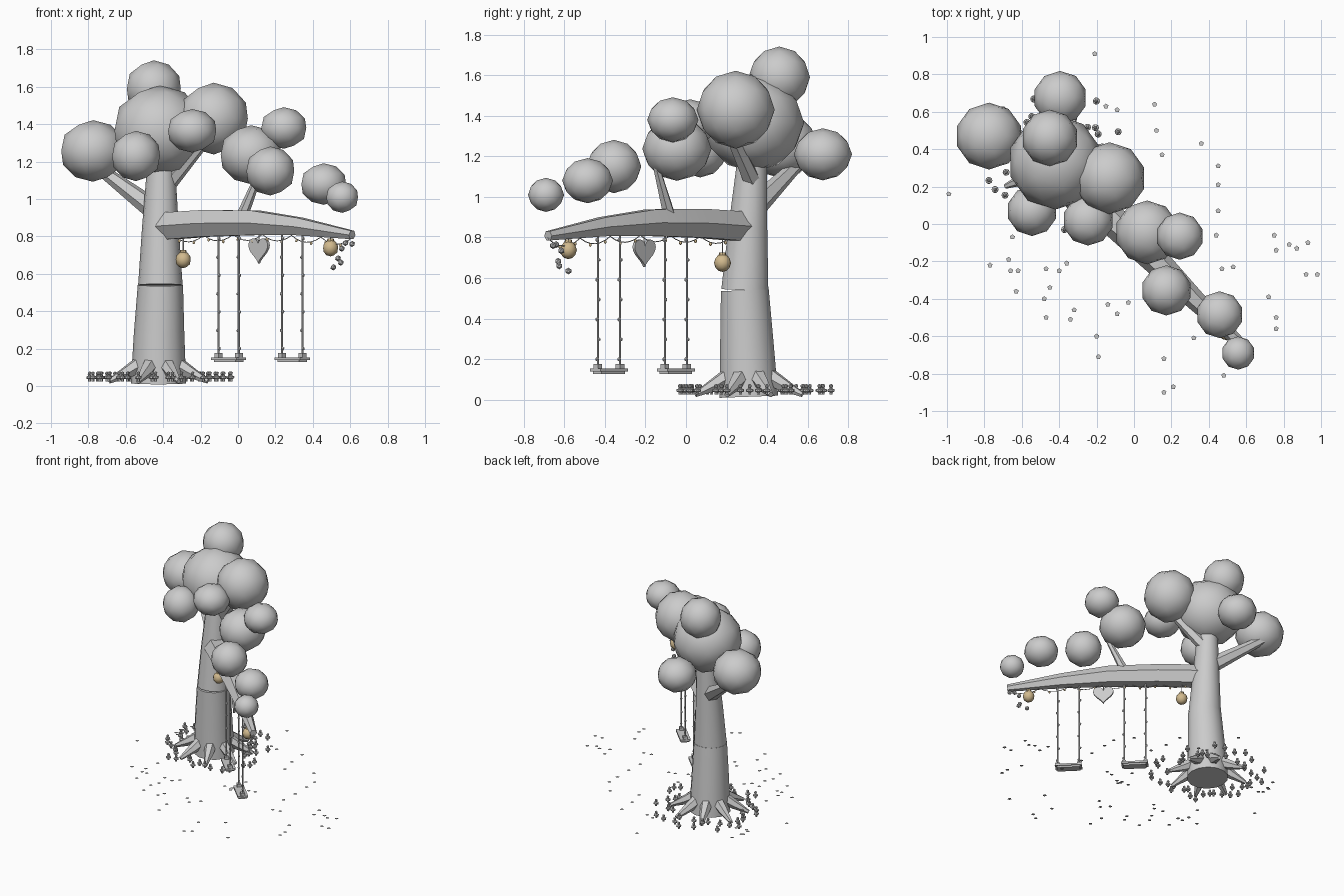
import bpy, bmesh, math, random
from mathutils import Vector, Matrix

random.seed(4)
cube = bpy.data.objects.get("Cube")
if cube:
    bpy.data.objects.remove(cube, do_unlink=True)


def material(name, rgb):
    m = bpy.data.materials.new(name)
    m.use_nodes = True
    m.diffuse_color = (*rgb, 1)
    m.node_tree.nodes["Principled BSDF"].inputs["Base Color"].default_value = (*rgb, 1)
    return m


GREY = material("pale grey", (0.6, 0.6, 0.6))
TAN = material("warm tan", (0.64, 0.49, 0.27))


def finish(bm, name, mat=GREY, angle=40):
    """Turn a bmesh into a named object, smooth up to the angle."""
    mesh = bpy.data.meshes.new(name)
    bm.to_mesh(mesh)
    bm.free()
    mesh.materials.append(mat)
    ob = bpy.data.objects.new(name, mesh)
    bpy.context.collection.objects.link(ob)
    if angle:
        bpy.ops.object.select_all(action='DESELECT')
        ob.select_set(True)
        bpy.context.view_layer.objects.active = ob
        bpy.ops.object.shade_smooth_by_angle(angle=math.radians(angle))
    return ob


def tube(bm, points, radii, sides):
    """Capped tapering tube along a path."""
    pts = [Vector(p) for p in points]
    rings = []
    for i, p in enumerate(pts):
        d = (pts[min(i + 1, len(pts) - 1)] - pts[max(i - 1, 0)]).normalized()
        side = d.cross(Vector((0, 0, 1)))
        side = side.normalized() if side.length > 0.2 else Vector((1, 0, 0))
        up = side.cross(d).normalized()
        ring = []
        for k in range(sides):
            a = math.tau * k / sides
            ring.append(bm.verts.new(p + radii[i] * (side * math.cos(a) + up * math.sin(a))))
        rings.append(ring)
    for a, b in zip(rings, rings[1:]):
        for k in range(sides):
            n = (k + 1) % sides
            bm.faces.new((a[k], a[n], b[n], b[k]))
    bm.faces.new(rings[0][::-1])
    bm.faces.new(rings[-1])
    bmesh.ops.recalc_face_normals(bm, faces=bm.faces)


def ball(bm, c, r, rz=None, subdiv=1):
    m = Matrix.Translation(c) @ Matrix.Diagonal((r, r, rz or r, 1))
    bmesh.ops.create_icosphere(bm, subdivisions=subdiv, radius=1, matrix=m)


def box(bm, c, size, turn=0):
    m = Matrix.Translation(c) @ Matrix.Rotation(turn, 4, 'Z') @ Matrix.Diagonal((*size, 1))
    bmesh.ops.create_cube(bm, size=1, matrix=m)


def simple(name, points, radii, sides, angle=40):
    bm = bmesh.new()
    tube(bm, points, radii, sides)
    return finish(bm, name, GREY, angle)


# Trunk in two lengths, with a seam between them
simple("lower_trunk", [(-.425, .31, .015), (-.422, .30, .28), (-.415, .29, .54)], [.148, .135, .121], 14)
simple("upper_trunk", [(-.415, .29, .54), (-.415, .305, .85), (-.41, .33, 1.25)], [.119, .098, .07], 14)

# Roots spreading from the base
bm = bmesh.new()
for i in range(8):
    a = math.tau * (i + .5) / 8
    out = Vector((math.cos(a), math.sin(a), 0))
    base = Vector((-.425, .31, 0))
    tube(bm, [base + out * r + Vector((0, 0, z)) for r, z in ((.10, .12), (.18, .075), (.285, .025))],
         [.045, .035, .013], 6)
finish(bm, "roots", GREY, 25)

# Long arched bough and smaller limbs
BOUGH = [(-.385, .27, .855), (-.17, .07, .87), (.09, -.17, .873), (.33, -.41, .853), (.61, -.68, .808)]
simple("bough", BOUGH, [.084, .082, .076, .054, .026], 6, 20)
simple("rear_limb", [(-.43, .32, .93), (-.79, .59, 1.2)], [.06, .027], 6, 20)
simple("crown_limb", [(-.40, .34, 1.05), (-.14, .20, 1.36)], [.048, .03], 6, 20)
simple("bough_twig", [(.01, -.075, .88), (.14, -.16, 1.2)], [.034, .014], 6, 20)

# Foliage: x, y, z, radius, half height
FOLIAGE = [
    (-.42, .33, 1.365, .25, .24), (-.13, .245, 1.43, .19, .19), (-.45, .46, 1.59, .15, .15),
    (-.775, .47, 1.257, .177, .163), (-.395, .675, 1.21, .142, .127), (-.545, .07, 1.23, .133, .133),
    (-.245, .02, 1.365, .134, .115), (.245, -.065, 1.38, .125, .11), (.07, -.045, 1.237, .169, .156),
    (.173, -.355, 1.15, .133, .13), (.458, -.485, 1.08, .124, .11), (.557, -.69, 1.01, .088, .083)]
for i, (x, y, z, r, rz) in enumerate(FOLIAGE):
    bm = bmesh.new()
    ball(bm, (x, y, z), r * 1.01, rz * 1.01, 2)
    finish(bm, f"foliage_{i + 1}")

# Two swings with knotted ropes
ALONG = Vector((1, -1, 0)).normalized()
for i, mid in enumerate((Vector((-.05, -.05, 0)), Vector((.29, -.38, 0)))):
    ropes, seat = bmesh.new(), bmesh.new()
    for s in (-1, 1):
        foot = mid + ALONG * s * .077
        tube(ropes, [foot + Vector((0, 0, .14)), foot + Vector((0, 0, .84))], [.006, .006], 6)
        for k in range(7):
            side = ALONG * .006 * (-1) ** k
            ball(ropes, foot + side + Vector((0, 0, .2 + .098 * k)), .009, .011)
        box(seat, foot + Vector((0, 0, .165)), (.03, .03, .022), -math.pi / 4)
    box(seat, mid + Vector((0, 0, .147)), (.19, .075, .014), -math.pi / 4)
    box(seat, mid + Vector((0, 0, .134)), (.165, .06, .013), -math.pi / 4)
    finish(ropes, f"swing_ropes_{i + 1}")
    finish(seat, f"swing_seat_{i + 1}", GREY, 0)

# Round lanterns hanging from the bough
for i, (x, y, z) in enumerate(((-.293, .18, .675), (.495, -.58, .738))):
    lamp, cap = bmesh.new(), bmesh.new()
    ball(lamp, (x, y, z), .042, .045, 2)
    tube(lamp, [(x, y, z + .036), (x, y, z + .052)], [.02, .016], 8)
    tube(cap, [(x, y, z + .05), (x, y, .83)], [.003, .003], 5)
    finish(lamp, f"lantern_{i + 1}", TAN)
    finish(cap, f"lantern_string_{i + 1}")

# Sagging wire with little bulbs
wire, bulbs = bmesh.new(), bmesh.new()
start, end = Vector((-.34, .22, .80)), Vector((.60, -.67, .785))
spans, path = 6, []
for k in range(spans * 6 + 1):
    t = k / (spans * 6)
    p = start.lerp(end, t) + Vector((0, 0, .018 * math.sin(math.pi * t)))
    f = k % 6 / 6
    p.z -= .13 * f * (1 - f)
    path.append(p)
    if k % 3 == 1:
        ball(bulbs, p - Vector((0, 0, .008)), .008, .01)
tube(wire, path, [.0025] * len(path), 5)
finish(wire, "light_wire")
finish(bulbs, "light_bulbs", TAN)

# Hanging heart plaque, extruded from an outline
bm = bmesh.new()
outline = []
for k in range(28):
    a = math.tau * k / 28
    u = 16 * math.sin(a) ** 3
    v = 13 * math.cos(a) - 5 * math.cos(2 * a) - 2 * math.cos(3 * a) - math.cos(4 * a)
    outline.append(bm.verts.new(Vector((.107, -.212, .734)) + ALONG * u * .0046 + Vector((0, 0, v * .0047))))
face = bm.faces.new(outline)
depth = Vector((1, 1, 0)).normalized() * .016
grown = bmesh.ops.extrude_face_region(bm, geom=[face], use_keep_orig=True)
bmesh.ops.translate(bm, verts=[g for g in grown["geom"] if isinstance(g, bmesh.types.BMVert)], vec=depth)
bmesh.ops.recalc_face_normals(bm, faces=bm.faces)
tube(bm, [(.112, -.207, .765), (.112, -.207, .84)], [.003, .003], 5)
finish(bm, "heart_plaque")

# Buds trailing from the bough tip
bm = bmesh.new()
for p in ((.60, -.67, .80), (.61, -.655, .76), (.575, -.64, .765), (.555, -.615, .735),
          (.535, -.63, .683), (.55, -.625, .66), (.51, -.58, .635)):
    ball(bm, p, .017)
finish(bm, "tip_buds", GREY, 0)

# Small flowers ringed about the trunk
bm = bmesh.new()
for i in range(44):
    a = math.tau * (i + random.uniform(-.3, .3)) / 44
    r = random.uniform(.25, .42)
    x, y = -.43 + r * math.cos(a), .32 + r * math.sin(a)
    tube(bm, [(x, y, .025), (x, y, .06)], [.008, .008], 6)
    ball(bm, (x, y, .046), .021, .012)
    ball(bm, (x, y, .068), .011)
finish(bm, "ground_flowers", GREY, 0)

# Fallen petals, in hundredths of a unit, with more under the crown
PETALS = [(-21, 91), (11, 64), (-15, 63), (-9, 61), (12, 50), (36, 43), (15, 37), (45, 31), (45, 21),
          (-99, 16), (45, 7), (44, -6), (75, -6), (76, -14), (83, -11), (87, -13), (93, -10), (92, -27),
          (98, -27), (47, -24), (53, -23), (72, -39), (76, -50), (76, -56), (32, -61), (48, -81),
          (21, -87), (16, -90), (16, -72), (-20, -60), (-19, -71), (-14, -43), (-3, -42), (-9, -48),
          (-32, -46), (-34, -51), (-47, -50), (-48, -40), (-45, -34), (-63, -36), (-62, -25), (-66, -25),
          (-67, -19), (-77, -22), (-47, -24), (-40, -25), (-36, -21), (-65, -7)]
PETALS += [(random.uniform(-5, 20), random.uniform(-14, 4)) for i in range(8)]
PETALS += [(random.uniform(-85, -68), random.uniform(40, 58)) for i in range(6)]
bm = bmesh.new()
for x, y in PETALS:
    bmesh.ops.create_circle(bm, cap_ends=True, segments=5, radius=.014,
                            matrix=Matrix.Translation((x / 100, y / 100, 0)))
finish(bm, "fallen_petals", GREY, 0)
